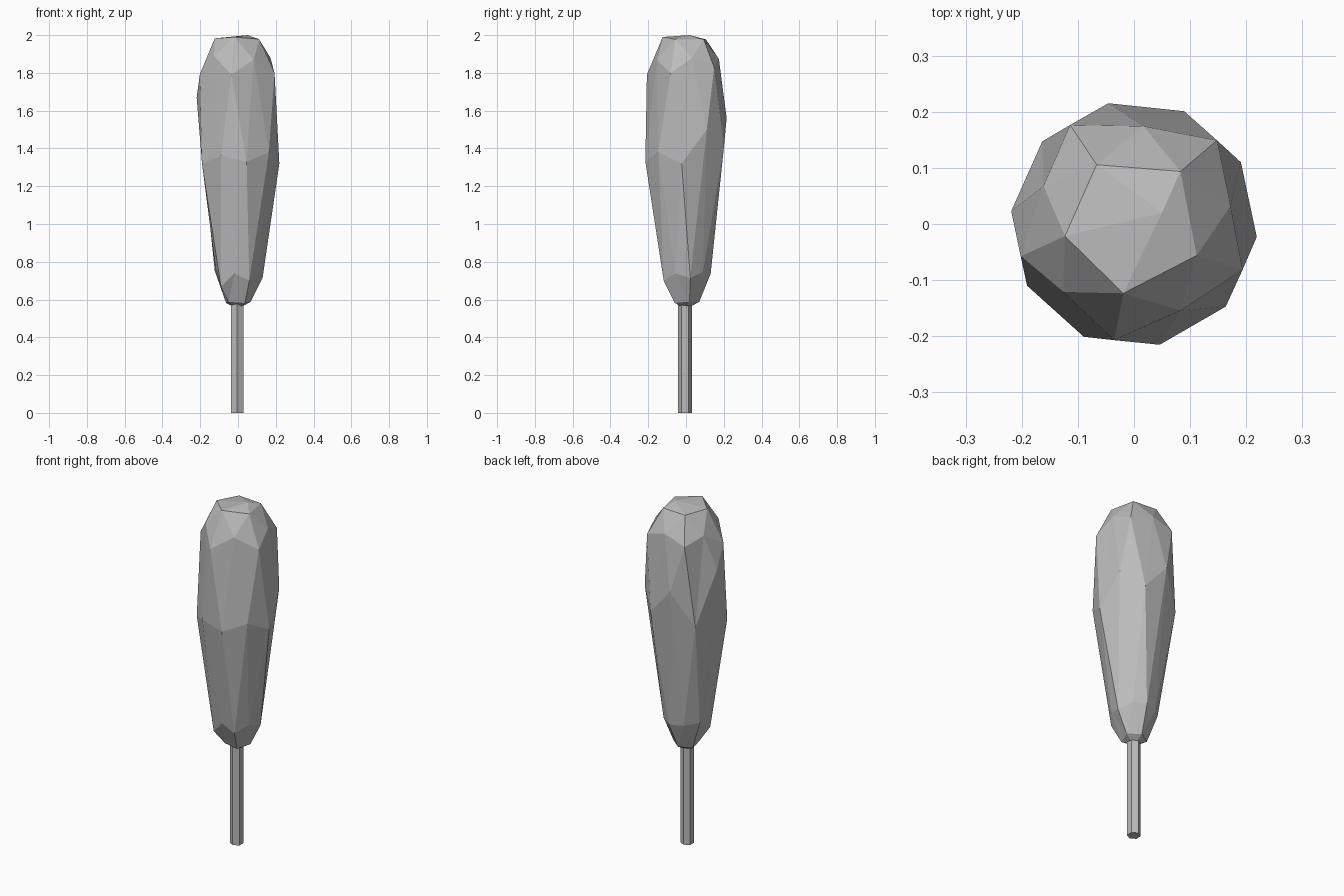
import bpy
import bmesh
import math
import random

random.seed(4)
if "Cube" in bpy.data.objects:
    bpy.data.objects.remove(bpy.data.objects["Cube"], do_unlink=True)

GREY = (0.5, 0.5, 0.5, 1.0)
grey = bpy.data.materials.new("plain_grey")
grey.use_nodes = True
grey.diffuse_color = GREY
grey.node_tree.nodes["Principled BSDF"].inputs["Base Color"].default_value = GREY


def add_object(name, bm):
    mesh = bpy.data.meshes.new(name)
    bm.to_mesh(mesh)
    bm.free()
    mesh.materials.append(grey)
    obj = bpy.data.objects.new(name, mesh)
    bpy.context.collection.objects.link(obj)
    return obj


# Foliage: a coarse icosphere whose rings are moved onto a tall, tapered outline
# ring height on the unit sphere: (radius, height, height jitter)
RINGS = {
    1.0: (0.0, 2.0, 0.0),
    0.851: (0.125, 1.98, 0.01),
    0.526: (0.175, 1.88, 0.015),
    0.447: (0.21, 1.81, 0.03),
    0.0: (0.22, 1.4, 0.0),
    -0.447: (0.132, 0.71, 0.05),
    -0.526: (0.122, 0.74, 0.03),
    -0.851: (0.07, 0.58, 0.01),
    -1.0: (0.0, 0.55, 0.0),
}
# Uneven heights around the widest ring
WAIST = (1.36, 1.33, 1.38, 1.32, 1.5, 1.41, 1.56, 1.36, 1.67, 1.32)
STEP = math.radians(36)
START = math.radians(264)

bm = bmesh.new()
bmesh.ops.create_icosphere(bm, subdivisions=2, radius=1.0)
corner = next(v for v in bm.verts if abs(v.co.z - 0.447) < 0.02)
turn = START - math.atan2(corner.co.y, corner.co.x)
for v in bm.verts:
    level = min(RINGS, key=lambda z: abs(z - v.co.z))
    radius, height, jitter = RINGS[level]
    angle = math.atan2(v.co.y, v.co.x) + turn
    if level == 0.0:
        height = WAIST[round((angle - START + STEP / 2) / STEP) % len(WAIST)]
    else:
        height += random.uniform(-jitter, jitter)
        angle += random.uniform(-0.08, 0.08)
    v.co = (radius * math.cos(angle), radius * math.sin(angle), height)
    if level == 1.0:
        v.co.x, v.co.y = 0.05, 0.02
bmesh.ops.recalc_face_normals(bm, faces=bm.faces)
add_object("foliage", bm)

# Trunk: a slim six-sided post with a corner facing the front
bm = bmesh.new()
bmesh.ops.create_cone(bm, cap_ends=True, segments=6, radius1=0.037,
                      radius2=0.037, depth=0.6)
trunk = add_object("trunk", bm)
trunk.location = (-0.004, -0.006, 0.3)
